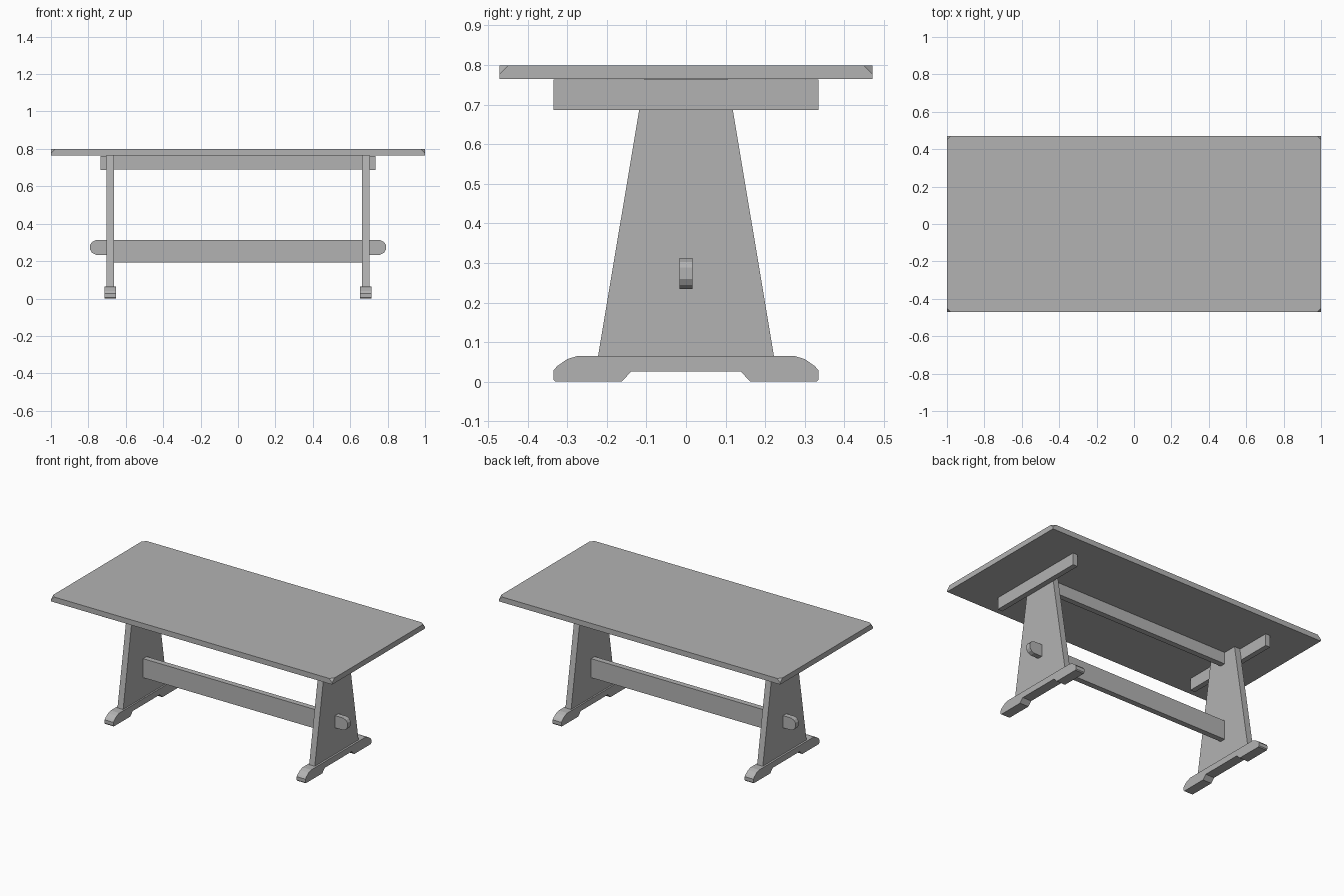
import bpy, bmesh

old = bpy.data.objects.get("Cube")
if old:
    bpy.data.objects.remove(old, do_unlink=True)

grey = bpy.data.materials.new("plain grey")
grey.use_nodes = True
colour = (0.45, 0.45, 0.45, 1)
grey.diffuse_color = colour
grey.node_tree.nodes["Principled BSDF"].inputs["Base Color"].default_value = colour


def finish(name, bm):
    bmesh.ops.recalc_face_normals(bm, faces=bm.faces)
    mesh = bpy.data.meshes.new(name)
    bm.to_mesh(mesh)
    bm.free()
    mesh.materials.append(grey)
    obj = bpy.data.objects.new(name, mesh)
    bpy.context.collection.objects.link(obj)
    return obj


def prism(name, profile, lo, hi, axis):
    """Extrude a flat outline from lo to hi along x or y."""
    bm = bmesh.new()
    place = (lambda a, b: (lo, a, b)) if axis == "x" else (lambda a, b: (a, lo, b))
    face = bm.faces.new([bm.verts.new(place(a, b)) for a, b in profile])
    ext = bmesh.ops.extrude_face_region(bm, geom=[face])
    move = (hi - lo, 0, 0) if axis == "x" else (0, hi - lo, 0)
    bmesh.ops.translate(bm, vec=move, verts=[v for v in ext["geom"] if isinstance(v, bmesh.types.BMVert)])
    return finish(name, bm)


def rect(half, low, high):
    return [(-half, low), (half, low), (half, high), (-half, high)]


def mirrored(half_outline):
    return half_outline + [(-a, b) for a, b in reversed(half_outline)]


# Table top with the four upper corners clipped
bm = bmesh.new()
bmesh.ops.create_cube(bm, size=1)
bmesh.ops.scale(bm, vec=(2, 0.942, 0.034), verts=bm.verts)
bmesh.ops.translate(bm, vec=(0, 0, 0.782), verts=bm.verts)
bmesh.ops.bevel(bm, geom=[v for v in bm.verts if v.co.z > 0.782],
                offset=0.022, segments=1, affect="VERTICES")
finish("table_top", bm)

# Trestle ends: tapered leg board, outer cleat and shaped foot
leg = mirrored([(0.223, 0.06), (0.105, 0.766)])
foot = mirrored([(0.163, 0), (0.33, 0), (0.335, 0.006), (0.335, 0.028),
                 (0.325, 0.04), (0.3, 0.057), (0.275, 0.065)])
# arch under the foot
foot += [(-0.138, 0.026), (0.138, 0.026)]
for side, s in (("left", 1), ("right", -1)):
    prism(side + "_leg", leg, s * 0.662, s * 0.702, "x")
    prism(side + "_cleat", rect(0.335, 0.687, 0.763), s * 0.702, s * 0.736, "x")
    prism(side + "_foot", foot, s * 0.652, s * 0.714, "x")

# Upper rail, and stretcher whose rounded tenons pass through the legs
prism("upper_rail", rect(0.662, 0.69, 0.765), -0.018, 0.018, "y")
prism("stretcher", rect(0.662, 0.192, 0.314), -0.018, 0.018, "y")
tenon = [(0.66, 0.234), (0.76, 0.234), (0.78, 0.244), (0.79, 0.26),
         (0.79, 0.288), (0.78, 0.303), (0.76, 0.312), (0.66, 0.312)]
for side, s in (("left", 1), ("right", -1)):
    prism(side + "_tenon", [(s * a, b) for a, b in tenon], -0.0165, 0.0165, "y")
